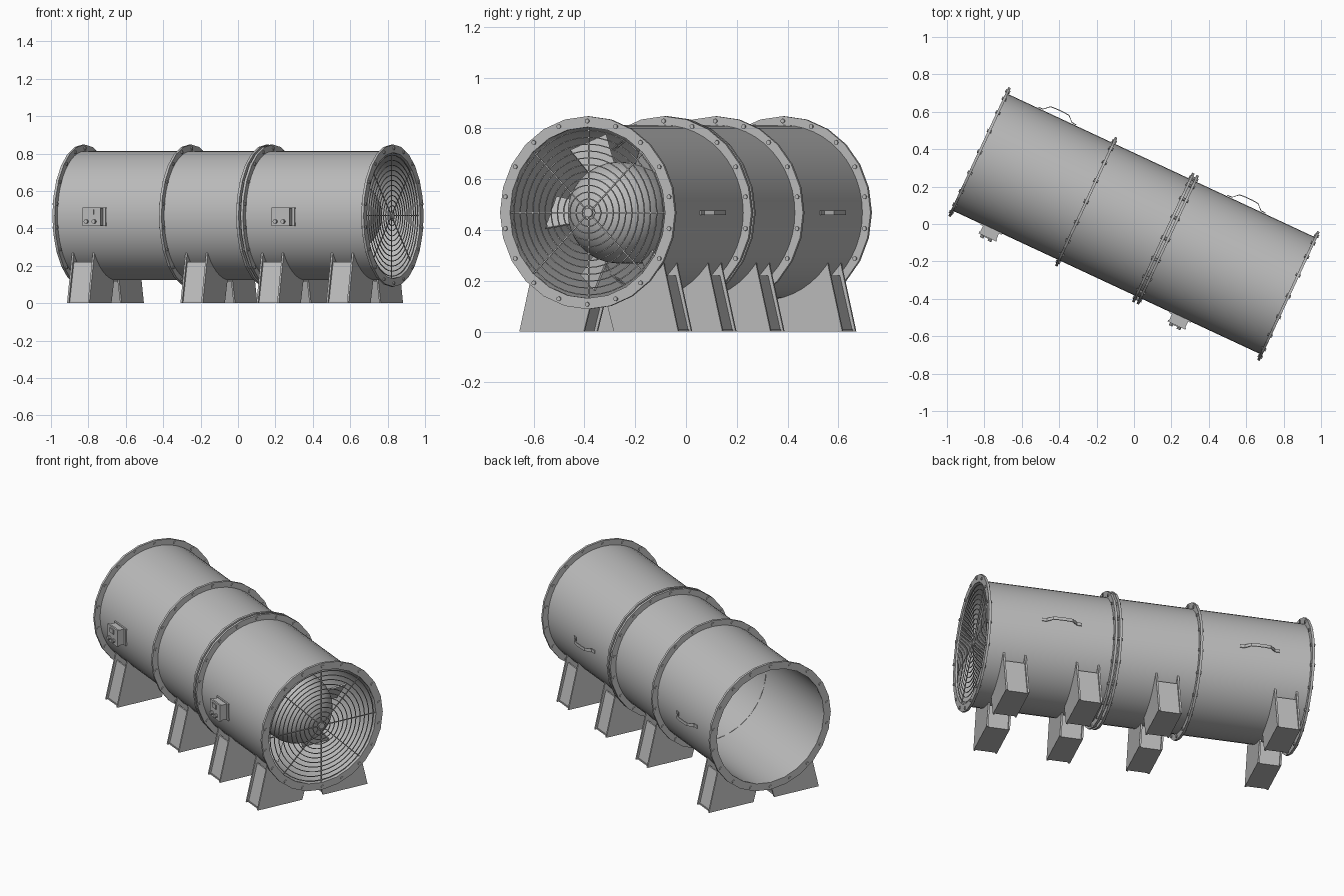
import bpy, bmesh, math
from mathutils import Matrix, Vector

if "Cube" in bpy.data.objects:
    bpy.data.objects.remove(bpy.data.objects["Cube"])

# Everything is built with the duct along local x, then turned about z
YAW = math.radians(-25)
AXIS_Z = 0.468
TUBE_R, TUBE_IN = 0.345, 0.337
END = 0.918

steel = bpy.data.materials.new("galvanised grey")
steel.use_nodes = True
GREY = (0.5, 0.5, 0.5, 1)
steel.diffuse_color = GREY
steel.node_tree.nodes["Principled BSDF"].inputs["Base Color"].default_value = GREY


def finish(name, bm, smooth=False):
    bmesh.ops.recalc_face_normals(bm, faces=bm.faces)
    mesh = bpy.data.meshes.new(name)
    bm.to_mesh(mesh)
    bm.free()
    obj = bpy.data.objects.new(name, mesh)
    bpy.context.collection.objects.link(obj)
    mesh.materials.append(steel)
    obj.rotation_euler.z = YAW
    if smooth:
        bpy.ops.object.select_all(action='DESELECT')
        obj.select_set(True)
        bpy.context.view_layer.objects.active = obj
        bpy.ops.object.shade_smooth_by_angle(angle=math.radians(35))
    return obj


def lathe(bm, profile, sides, closed=True):
    """Revolve (x, radius) points about the duct axis."""
    rings = []
    for x, r in profile:
        rings.append([bm.verts.new((x, r * math.sin(a), AXIS_Z + r * math.cos(a)))
                      for a in (math.tau * i / sides for i in range(sides))])
    pairs = list(zip(rings, rings[1:])) + ([(rings[-1], rings[0])] if closed else [])
    for a, b in pairs:
        for i in range(sides):
            j = (i + 1) % sides
            bm.faces.new((a[i], a[j], b[j], b[i]))
    if not closed:
        bm.faces.new(rings[0])
        bm.faces.new(rings[-1])


def ring(bm, x0, x1, r0, r1, sides):
    lathe(bm, [(x0, r0), (x1, r0), (x1, r1), (x0, r1)], sides)


def box(bm, center, size, turn=Matrix()):
    m = turn @ Matrix.Translation(center) @ Matrix.Diagonal((*size, 1))
    return bmesh.ops.create_cube(bm, size=1, matrix=m)["verts"]


def around(angle):
    return Matrix.Translation((0, 0, AXIS_Z)) @ Matrix.Rotation(angle, 4, 'X')


def prism(bm, points, x0, x1):
    """Extrude a (y, z) outline along x."""
    a = [bm.verts.new((x0, y, z)) for y, z in points]
    b = [bm.verts.new((x1, y, z)) for y, z in points]
    bm.faces.new(a)
    bm.faces.new(b)
    for i in range(len(a)):
        j = (i + 1) % len(a)
        bm.faces.new((a[i], a[j], b[j], b[i]))


# Duct shell
bm = bmesh.new()
ring(bm, -END, END, TUBE_IN, TUBE_R, 48)
finish("duct_shell", bm, True)

# Flanges with bolts
flanges = [("rear_end", -END + 0.007), ("middle", -0.282), ("joint_a", 0.173),
           ("joint_b", 0.199), ("fan_end", END - 0.007)]
for name, x in flanges:
    bm = bmesh.new()
    ring(bm, x - 0.007, x + 0.007, TUBE_IN, 0.38, 24)
    finish(name + "_flange", bm)
    bm = bmesh.new()
    for i in range(18):
        m = around(math.tau * i / 18) @ Matrix.Translation((x, 0, 0.361)) \
            @ Matrix.Rotation(math.pi / 2, 4, 'Y')
        bmesh.ops.create_cone(bm, cap_ends=True, segments=8, radius1=0.009,
                              radius2=0.009, depth=0.026, matrix=m)
    finish(name + "_bolts", bm)

# Fan hub with rounded nose
bm = bmesh.new()
profile = [(0.32, 0.2)]
for i in range(10):
    a = math.radians(88) * i / 9
    profile.append((0.63 + 0.2 * math.sin(a), 0.2 * math.cos(a)))
lathe(bm, profile, 32, closed=False)
finish("fan_hub", bm, True)

# Fan blades, widening to the tip and pitched
bm = bmesh.new()
for i in range(6):
    pitch = Matrix.Rotation(math.radians(40), 4, 'Z')
    turn = around(math.tau * (i + 0.5) / 6) @ Matrix.Translation((0.57, 0, 0)) @ pitch
    verts = box(bm, (0, 0, 0.25), (0.008, 0.12, 0.14), turn)
    inverse = turn.inverted()
    for v in verts:
        p = inverse @ v.co
        p.y *= 1.35 if p.z > 0.25 else 0.85
        v.co = turn @ p
finish("fan_blades", bm)

# Guard grille of rings and spokes
bm = bmesh.new()
for i in range(1, 13):
    r = 0.027 * i
    ring(bm, 0.907, 0.911, r - 0.002, r + 0.002, 40)
for i in range(8):
    box(bm, (0.905, 0, 0.17), (0.005, 0.005, 0.336), around(math.tau * i / 8))
lathe(bm, [(0.903, 0.018), (0.914, 0.018)], 16, closed=False)
finish("guard_grille", bm)

# Support legs: two side plates, recessed walls and a sole
arc = [(y, AXIS_Z - math.sqrt(0.341 ** 2 - y * y)) for y in (0.28, 0.24, 0.19, 0.13, 0.08, 0.03)]
HALF = 0.066
for number, x in enumerate((-0.782, -0.113, 0.335, 0.747), 1):
    for side, label in ((-1, "front"), (1, "back")):
        bm = bmesh.new()
        plate = [(side * y, z) for y, z in [(0.345, 0)] + arc + [(0.065, 0)]]
        for s in (-1, 1):
            prism(bm, plate, x + s * HALF, x + s * (HALF - 0.01))
        outer = [(0.333, 0), (0.278, 0.22), (0.27, 0.22), (0.325, 0)]
        inner = [(0.077, 0), (0.045, 0.12), (0.053, 0.12), (0.085, 0)]
        sole = [(0.335, 0), (0.335, 0.008), (0.075, 0.008), (0.075, 0)]
        for outline in (outer, inner, sole):
            prism(bm, [(side * y, z) for y, z in outline], x - HALF + 0.005, x + HALF - 0.005)
        finish(f"{label}_support_leg_{number}", bm)

# Control boxes with display, buttons and lid
for number, x in enumerate((-0.68, 0.435), 1):
    bm = bmesh.new()
    box(bm, (x, -0.345, 0.462), (0.125, 0.012, 0.1))
    box(bm, (x, -0.367, 0.462), (0.095, 0.05, 0.092))
    box(bm, (x, -0.391, 0.462), (0.105, 0.01, 0.1))
    finish(f"control_box_{number}", bm)
    bm = bmesh.new()
    box(bm, (x - 0.005, -0.398, 0.487), (0.042, 0.006, 0.026))
    finish(f"control_display_{number}", bm)
    bm = bmesh.new()
    for dx in (-0.028, 0.018):
        m = Matrix.Translation((x + dx, -0.403, 0.437)) @ Matrix.Rotation(math.pi / 2, 4, 'X')
        bmesh.ops.create_cone(bm, cap_ends=True, segments=10, radius1=0.011,
                              radius2=0.011, depth=0.016, matrix=m)
    finish(f"control_buttons_{number}", bm)

# Bent strip handles on the back
half_path = [(0.112, 0.347), (0.085, 0.349), (0.055, 0.377), (0.02, 0.38)]
path = [(-x, y) for x, y in half_path] + half_path[::-1]
for number, x in enumerate((-0.615, 0.5), 1):
    bm = bmesh.new()
    rows = []
    for px, py in path:
        rows.append([bm.verts.new((x + px, py + dy, AXIS_Z + dz))
                     for dy, dz in ((0, -0.009), (0, 0.009), (0.005, 0.009), (0.005, -0.009))])
    for a, b in zip(rows, rows[1:]):
        for i in range(4):
            j = (i + 1) % 4
            bm.faces.new((a[i], a[j], b[j], b[i]))
    bm.faces.new(rows[0])
    bm.faces.new(rows[-1])
    finish(f"handle_{number}", bm)
